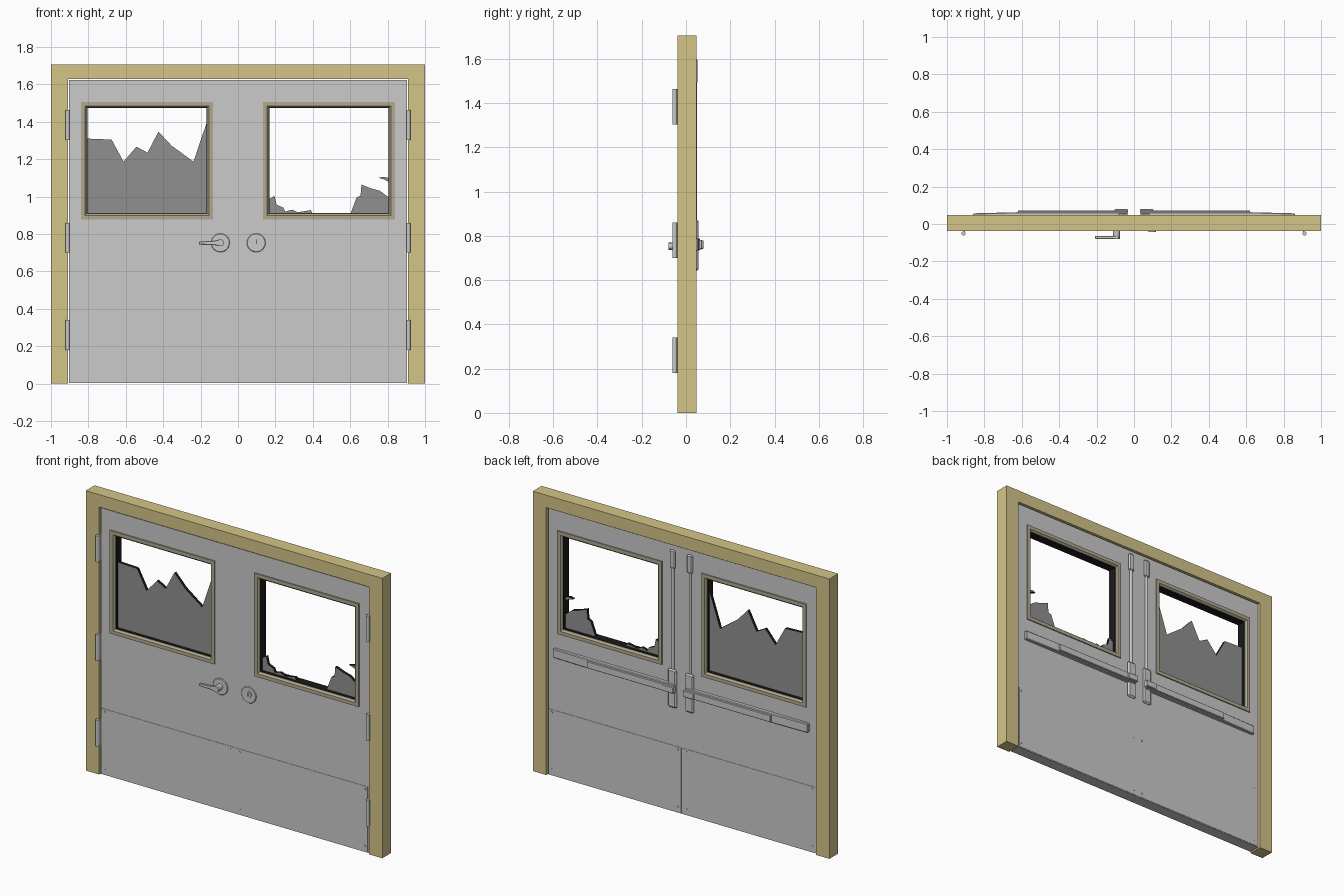
import bpy, bmesh
from math import pi
from mathutils import Matrix, Vector

if "Cube" in bpy.data.objects:
    bpy.data.objects.remove(bpy.data.objects["Cube"])

F, B = -0.03, 0.037          # front and back faces of the door leaves


def material(name, rgb):
    m = bpy.data.materials.new(name)
    m.diffuse_color = (*rgb, 1)
    m.use_nodes = True
    m.node_tree.nodes["Principled BSDF"].inputs["Base Color"].default_value = m.diffuse_color
    return m


wood = material("olive_paint", (0.66, 0.56, 0.25))
trim_mat = material("trim_brown", (0.44, 0.40, 0.28))
glass_mat = material("dark_glass", (0.28, 0.28, 0.28))
black = material("black_rubber", (0.01, 0.01, 0.01))


def finish(name, bm, mats=(), mirror=False, bevel=0, smooth=False):
    bmesh.ops.recalc_face_normals(bm, faces=bm.faces)
    me = bpy.data.meshes.new(name)
    bm.to_mesh(me)
    bm.free()
    for m in mats:
        me.materials.append(m)
    ob = bpy.data.objects.new(name, me)
    bpy.context.collection.objects.link(ob)
    if bevel:
        mod = ob.modifiers.new("bevel", "BEVEL")
        mod.width, mod.segments = bevel, 1
    if mirror:
        ob.modifiers.new("mirror", "MIRROR").use_mirror_merge = False
    if smooth:
        bpy.ops.object.select_all(action="DESELECT")
        ob.select_set(True)
        bpy.context.view_layer.objects.active = ob
        bpy.ops.object.shade_smooth_by_angle(angle=0.6)
    return ob


def add_prism(bm, pts, axis, a, b):
    """Extrude a polygon: (x,z) points along y, or (x,y) points along z."""
    put = (lambda p, d: (p[0], d, p[1])) if axis == "y" else (lambda p, d: (p[0], p[1], d))
    lo = [bm.verts.new(put(p, a)) for p in pts]
    hi = [bm.verts.new(put(p, b)) for p in pts]
    caps = [bm.faces.new(lo), bm.faces.new(hi)]
    n = len(pts)
    sides = [bm.faces.new((lo[i], lo[(i + 1) % n], hi[(i + 1) % n], hi[i])) for i in range(n)]
    return caps, sides


def prism(name, pts, axis, a, b, **kw):
    bm = bmesh.new()
    add_prism(bm, pts, axis, a, b)
    return finish(name, bm, **kw)


def box(name, x0, x1, y0, y1, z0, z1, **kw):
    return prism(name, [(x0, y0), (x1, y0), (x1, y1), (x0, y1)], "z", z0, z1, **kw)


def ring(name, loops, **kw):
    """Closed tube of rectangles (x0, x1, z0, z1, y)."""
    bm = bmesh.new()
    rows = [[bm.verts.new(c) for c in ((x0, y, z0), (x1, y, z0), (x1, y, z1), (x0, y, z1))]
            for x0, x1, z0, z1, y in loops]
    for i, r in enumerate(rows):
        s = rows[(i + 1) % len(rows)]
        for k in range(4):
            j = (k + 1) % 4
            bm.faces.new((r[k], r[j], s[j], s[k]))
    return finish(name, bm, **kw)


def cylinders(name, specs, axis="y", sides=24, **kw):
    """Specs are (centre, radius 1, radius 2, length)."""
    bm = bmesh.new()
    rot = Matrix.Rotation(pi / 2, 4, "X") if axis == "y" else Matrix()
    for c, r1, r2, depth in specs:
        bmesh.ops.create_cone(bm, cap_ends=True, segments=sides, radius1=r1, radius2=r2,
                              depth=depth, matrix=Matrix.Translation(Vector(c)) @ rot)
    return finish(name, bm, smooth=True, **kw)


# Door frame
prism("door_frame", [(-1, 0), (-0.91, 0), (-0.91, 1.63), (0.91, 1.63), (0.91, 0), (1, 0),
                     (1, 1.706), (-1, 1.706)], "y", -0.038, 0.047, mats=[wood])

# Door leaves with window openings
W = (0.134, 0.839, 0.878, 1.507)       # outer rectangle of window trim


def inset(d, y):
    return (W[0] + d, W[1] - d, W[2] + d, W[3] - d, y)


leaf = (0.0003, 0.903, 0.003, 1.624)
ring("door_leaves", [(*leaf, F), inset(0.015, F), inset(0.015, B), (*leaf, B)], mirror=True)

# Window trims and rubber gaskets
ring("window_trims", [inset(0.015, F), inset(0, F), inset(0, F - 0.007), inset(0.022, F - 0.007),
                      inset(0.031, F + 0.004), inset(0.031, B - 0.004), inset(0.022, B + 0.007),
                      inset(0, B + 0.007), inset(0, B), inset(0.015, B)],
     mirror=True, mats=[trim_mat])
ring("window_gaskets", [inset(0.025, -0.022), inset(0.034, -0.022),
                        inset(0.034, 0.029), inset(0.025, 0.029)], mirror=True, mats=[black])


# Broken glass
def glass(name, shards):
    bm = bmesh.new()
    for pts in shards:
        for f in add_prism(bm, pts, "y", -0.006, 0.012)[1]:
            f.material_index = 1
    return finish(name, bm, mats=[glass_mat, black])


glass("broken_glass_left", [[
    (-0.807, 0.905), (-0.807, 1.31), (-0.676, 1.305), (-0.612, 1.187), (-0.543, 1.267),
    (-0.484, 1.235), (-0.425, 1.348), (-0.356, 1.273), (-0.238, 1.187), (-0.166, 1.40),
    (-0.166, 0.905)]])
glass("broken_glass_right", [
    [(0.163, 0.905), (0.163, 0.984), (0.195, 1.005), (0.206, 0.957), (0.243, 0.941),
     (0.252, 0.92), (0.29, 0.93), (0.318, 0.916), (0.39, 0.928), (0.40, 0.905)],
    [(0.60, 0.905), (0.634, 0.995), (0.655, 1.005), (0.66, 1.064), (0.714, 1.043),
     (0.757, 1.032), (0.807, 0.995), (0.807, 0.905)],
    [(0.751, 1.10), (0.775, 1.106), (0.807, 1.10), (0.807, 1.078), (0.78, 1.092)]])

# Kick plates and their screws on both faces
for side, y, d in (("front", F, -1), ("back", B, 1)):
    box(side + "_kick_plates", 0.006, 0.897, min(y, y + d * 0.002), max(y, y + d * 0.002),
        0.008, 0.405, mirror=True)
    cylinders(side + "_kick_plate_screws",
              [((x, y + d * 0.002, z), 0.007, 0.007, 0.004)
               for x in (0.031, 0.878) for z in (0.038, 0.388)], sides=12, mirror=True)

# Hinges: knuckle barrels and leaf plates
cylinders("hinge_barrels", [((0.911, -0.051, z), 0.011, 0.011, 0.16)
                            for z in (0.26, 0.78, 1.383)], axis="z", sides=16, mirror=True)
for i, z in enumerate((0.26, 0.78, 1.383)):
    box(f"hinge_plate_{i + 1}", 0.904, 0.9095, -0.045, 0.0, z - 0.08, z + 0.08, mirror=True)

# Lever handle
HX, HZ = -0.094, 0.753
cylinders("handle_rosette", [((HX, F - 0.004, HZ), 0.05, 0.05, 0.008),
                             ((HX, F - 0.011, HZ), 0.03, 0.036, 0.008)][:1], sides=32, bevel=0.003)
cylinders("handle_hub", [((HX, -0.055, HZ), 0.018, 0.018, 0.05)])
prism("handle_lever", [(-0.208, 0.743), (-0.208, 0.759), (-0.13, 0.764), (-0.10, 0.771),
                       (-0.08, 0.768), (-0.078, 0.74), (-0.10, 0.736), (-0.13, 0.741)],
      "y", -0.080, -0.063, bevel=0.003)

# Key lock
cylinders("lock_plate", [((0.097, F - 0.004, HZ), 0.05, 0.05, 0.008)], sides=32, bevel=0.003)
cylinders("lock_core", [((0.097, F - 0.006, HZ + 0.006), 0.02, 0.02, 0.012)])
box("lock_key_slot", 0.095, 0.099, F - 0.0125, F - 0.011, HZ - 0.006, HZ + 0.018, mats=[black])

# Panic bars on the back
prism("panic_bar_rails", [(0.035, B), (0.86, B), (0.86, 0.057), (0.62, 0.063), (0.035, 0.063)],
      "z", 0.733, 0.788, mirror=True, bevel=0.004)
box("panic_bar_push_pads", 0.04, 0.62, 0.058, 0.073, 0.739, 0.782, mirror=True, bevel=0.003)
box("panic_bar_end_caps", 0.033, 0.105, 0.058, 0.079, 0.741, 0.78, mirror=True, bevel=0.003)

# Vertical rods with centre housings and top latches
box("rod_housings", 0.028, 0.088, B, 0.056, 0.64, 0.875, mirror=True, bevel=0.012)
box("top_latches", 0.038, 0.078, B, 0.052, 1.487, 1.60, mirror=True, bevel=0.01)
cylinders("latch_rods", [((0.058, 0.042, 1.18), 0.008, 0.008, 0.64)], axis="z", sides=12, mirror=True)
